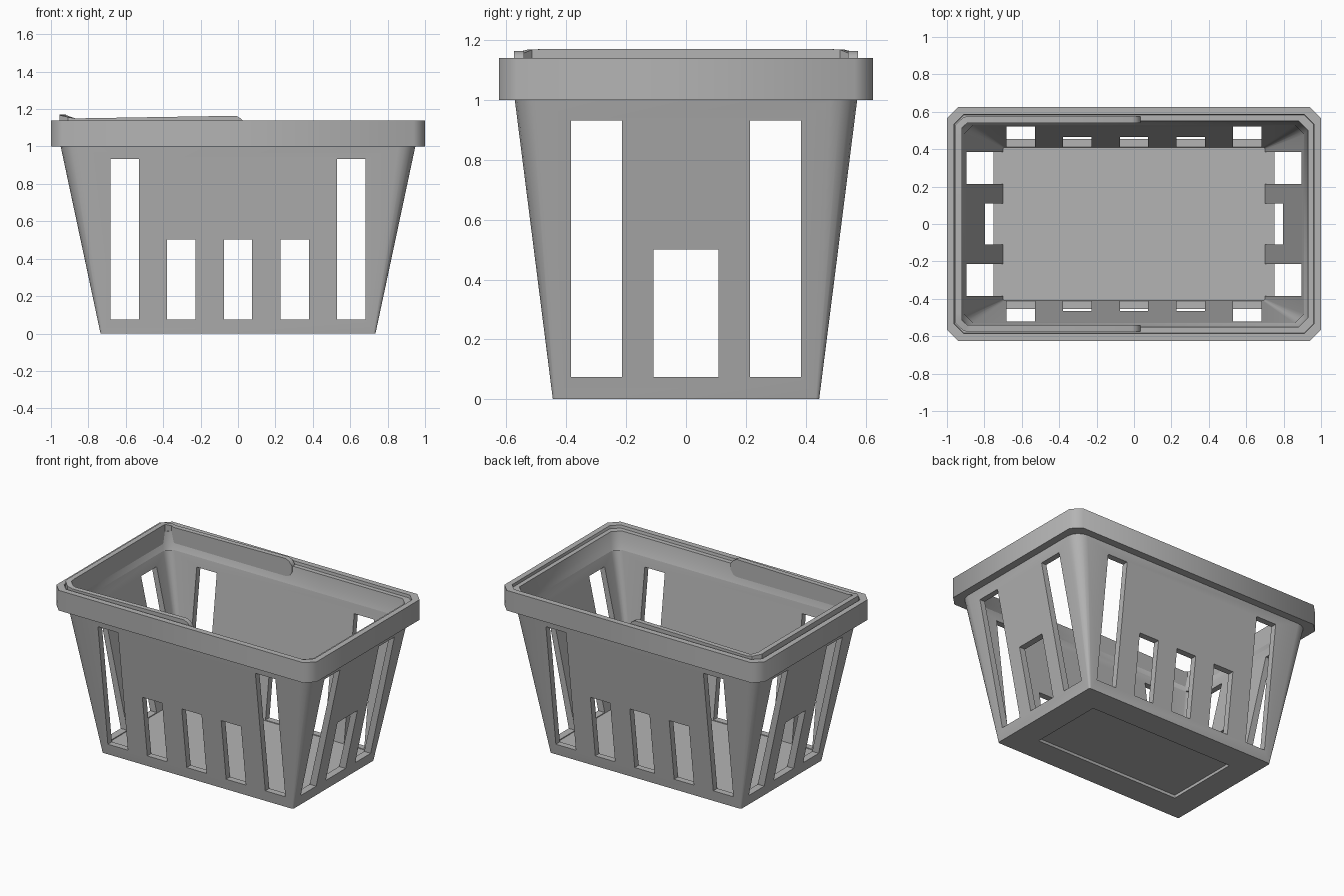
import bpy, bmesh, math

if "Cube" in bpy.data.objects:
    bpy.data.objects.remove(bpy.data.objects["Cube"])

grey = bpy.data.materials.new("dark_grey_plastic")
grey.diffuse_color = (0.455, 0.455, 0.455, 1)
grey.use_nodes = True
grey.node_tree.nodes["Principled BSDF"].inputs["Base Color"].default_value = grey.diffuse_color


def ring(bm, hx, hy, r, z, n):
    # rectangle loop with corners of n segments
    vs = []
    for k, (sx, sy) in enumerate([(1, 1), (-1, 1), (-1, -1), (1, -1)]):
        for i in range(n + 1):
            a = math.pi / 2 * (k + i / n)
            vs.append(bm.verts.new((sx * (hx - r) + r * math.cos(a),
                                    sy * (hy - r) + r * math.sin(a), z)))
    return vs


def bridge(bm, a, b):
    m = len(a)
    for i in range(m):
        bm.faces.new((a[i], a[(i + 1) % m], b[(i + 1) % m], b[i]))


def finish(bm, name):
    bmesh.ops.recalc_face_normals(bm, faces=bm.faces)
    me = bpy.data.meshes.new(name)
    bm.to_mesh(me)
    bm.free()
    me.materials.append(grey)
    ob = bpy.data.objects.new(name, me)
    bpy.context.collection.objects.link(ob)
    return ob


def activate(ob):
    bpy.ops.object.select_all(action='DESELECT')
    ob.select_set(True)
    bpy.context.view_layer.objects.active = ob


def smooth(ob, degrees):
    activate(ob)
    bpy.ops.object.shade_smooth_by_angle(angle=math.radians(degrees))


def loft(name, profile, n, closed):
    bm = bmesh.new()
    rings = [ring(bm, *p, n) for p in profile]
    for a, b in zip(rings, rings[1:]):
        bridge(bm, a, b)
    if closed:
        bridge(bm, rings[-1], rings[0])
    else:
        bm.faces.new(rings[0])
        bm.faces.new(rings[-1])
    return finish(bm, name)


def cutter(name, boxes, along_x):
    # boxes: (centre, half width, top height)
    bm = bmesh.new()
    for c, w, top in boxes:
        vs = bmesh.ops.create_cube(bm, size=2)['verts']
        for v in vs:
            side = c + w * (v.co.y if along_x else v.co.x)
            z = 0.075 if v.co.z < 0 else top
            v.co = (v.co.x * 1.3, side, z) if along_x else (side, v.co.y * 1.3, z)
    ob = finish(bm, name)
    ob.hide_render = True
    return ob


# tapered basket body with recessed underside
body = loft("basket_body", [
    (0.555, 0.265, 0.005, 0.02), (0.555, 0.265, 0.005, 0.0),
    (0.735, 0.445, 0.012, 0.0), (0.948, 0.572, 0.09, 1.0),
    (0.91, 0.53, 0.05, 1.0), (0.70, 0.41, 0.01, 0.07)], 4, False)

# slots through the long and short walls
long_slots = cutter("long_wall_slots",
                    [(s * 0.605, 0.077, 0.933) for s in (-1, 1)] +
                    [(c, 0.076, 0.503) for c in (-0.303, 0, 0.303)], False)
end_slots = cutter("end_wall_slots",
                   [(s * 0.299, 0.085, 0.931) for s in (-1, 1)] +
                   [(0, 0.109, 0.501)], True)
for cut in (long_slots, end_slots):
    mod = body.modifiers.new("slots", 'BOOLEAN')
    mod.operation = 'DIFFERENCE'
    mod.solver = 'EXACT'
    mod.object = cut
    activate(body)
    bpy.ops.object.modifier_apply(modifier=mod.name)
    bpy.data.objects.remove(cut)
smooth(body, 30)

# rim with a shallow inner step
rim = loft("rim", [
    (1.0, 0.625, 0.06, 1.0), (1.0, 0.625, 0.06, 1.14),
    (0.962, 0.585, 0.05, 1.14), (0.960, 0.583, 0.05, 1.12),
    (0.930, 0.551, 0.05, 1.12), (0.922, 0.543, 0.05, 1.05),
    (0.91, 0.53, 0.05, 1.0)], 1, True)
smooth(rim, 50)

# folded U-shaped handle: x, y, inward x, inward y, bottom, top
half = [(0.035, 0.575, 0.035, 0.541, 1.08, 1.125),
        (0.015, 0.575, 0.015, 0.541, 1.05, 1.15),
        (-0.01, 0.575, -0.01, 0.541, 1.042, 1.164),
        (-0.87, 0.575, -0.87, 0.541, 1.042, 1.15),
        (-0.91, 0.573, -0.89, 0.541, 1.042, 1.157),
        (-0.955, 0.53, -0.92, 0.515, 1.042, 1.168),
        (-0.955, 0.48, -0.92, 0.48, 1.042, 1.17)]
path = half + [(a, -b, c, -d, e, f) for a, b, c, d, e, f in reversed(half)]
bm = bmesh.new()
sections = [[bm.verts.new(p) for p in ((a, b, e), (a, b, f), (c, d, f), (c, d, e))]
            for a, b, c, d, e, f in path]
for s, t in zip(sections, sections[1:]):
    bridge(bm, s, t)
bm.faces.new(sections[0])
bm.faces.new(sections[-1])
smooth(finish(bm, "handle"), 40)
